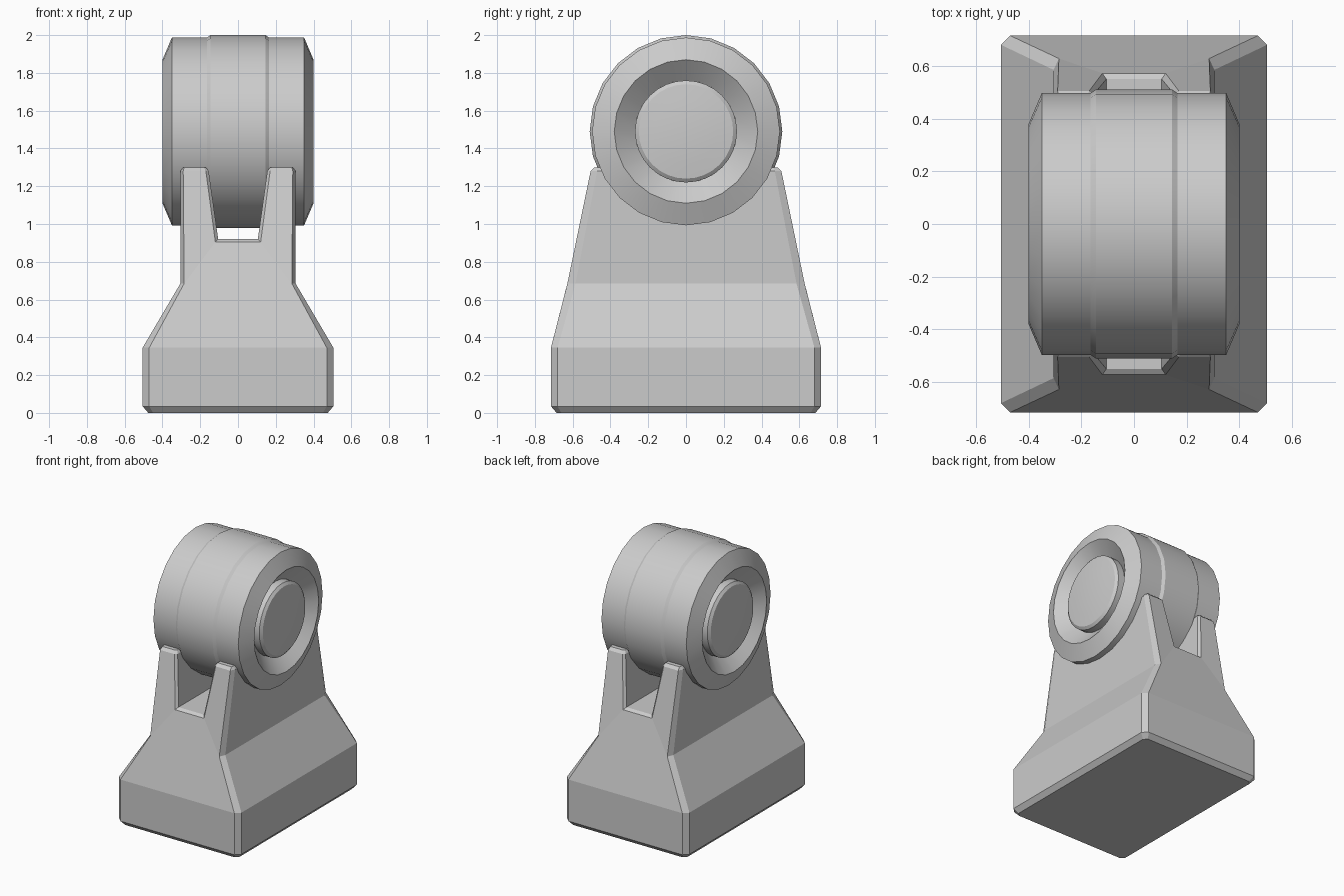
import bpy
import bmesh
import math
from mathutils import Vector

cube = bpy.data.objects.get("Cube")
if cube:
    bpy.data.objects.remove(cube, do_unlink=True)

# One plain grey for everything
grey = bpy.data.materials.new("light_grey")
grey.use_nodes = True
colour = (0.6, 0.6, 0.6, 1)
grey.diffuse_color = colour
grey.node_tree.nodes["Principled BSDF"].inputs["Base Color"].default_value = colour


def finish(bm, name, axes, smooth):
    """Mirror across the given axes, weld, and make an object."""
    for axis in axes:
        geom = bm.verts[:] + bm.edges[:] + bm.faces[:]
        bmesh.ops.mirror(bm, geom=geom, axis=axis, merge_dist=0.0005)
        bmesh.ops.remove_doubles(bm, verts=bm.verts[:], dist=0.0005)
    bmesh.ops.recalc_face_normals(bm, faces=bm.faces[:])
    mesh = bpy.data.meshes.new(name)
    bm.to_mesh(mesh)
    bm.free()
    mesh.materials.append(grey)
    obj = bpy.data.objects.new(name, mesh)
    bpy.context.collection.objects.link(obj)
    if smooth:
        bpy.ops.object.select_all(action='DESELECT')
        obj.select_set(True)
        bpy.context.view_layer.objects.active = obj
        bpy.ops.object.shade_smooth_by_angle(angle=math.radians(30))
    return obj


def row(z, *points):
    return [Vector((x, y, z)) for x, y in points]


def build_support():
    """One quarter of the forked base, mirrored to the other three."""
    bm = bmesh.new()

    def face(*points):
        bm.faces.new([bm.verts.new(p) for p in points])

    def strip(lower, upper):
        for i in range(min(len(lower), len(upper)) - 1):
            face(lower[i], lower[i + 1], upper[i + 1], upper[i])

    # Outlines run from the side, round the chamfered corner, to the front
    bottom = row(0, (.475, 0), (.475, .66), (.45, .685), (0, .685))
    foot = row(.035, (.505, 0), (.505, .68), (.47, .715), (0, .715))
    block = row(.345, (.505, 0), (.505, .68), (.47, .715), (0, .715))
    waist = row(.685, (.305, 0), (.305, .585), (.285, .628))
    # Arm outlines continue round the slot side
    arm = row(1.28, (.305, 0), (.305, .47), (.29, .505),
              (.17, .505), (.155, .49), (.155, 0))
    tip = row(1.3, (.29, 0), (.29, .465), (.285, .485),
              (.18, .485), (.17, .475), (.17, 0))
    lip = row(.905, (.12, .572), (0, .572))
    floor = row(.92, (.105, .55), (0, .55), (0, 0), (.105, 0))

    face(Vector((0, 0, 0)), *bottom)
    for lower, upper in ((bottom, foot), (foot, block), (block, waist),
                         (waist, arm), (arm, tip)):
        strip(lower, upper)
    face(*tip)
    # Front slope and arm front
    face(block[3], block[2], waist[2], lip[0], lip[1])
    face(waist[2], arm[2], arm[3], lip[0])
    # Slot edge, wall and floor
    face(lip[0], arm[3], arm[4], floor[0])
    face(lip[0], lip[1], floor[1], floor[0])
    face(floor[0], arm[4], arm[5], floor[3])
    face(*floor)
    bmesh.ops.remove_doubles(bm, verts=bm.verts[:], dist=0.0005)
    return finish(bm, "forked_support", "XY", False)


def lathe(name, profile, sides):
    """Spin half a profile of (x, radius) about the x axis and mirror it."""
    bm = bmesh.new()
    verts = [bm.verts.new((x, 0, r)) for x, r in profile]
    edges = [bm.edges.new(pair) for pair in zip(verts, verts[1:])]
    bmesh.ops.spin(bm, geom=verts + edges, cent=(0, 0, 0), axis=(1, 0, 0),
                   angle=math.tau, steps=sides)
    bmesh.ops.remove_doubles(bm, verts=bm.verts[:], dist=0.0005)
    obj = finish(bm, name, "X", True)
    obj.location.z = 1.49
    return obj


build_support()

# Drum with raised middle band, chamfered rims and conical recesses
lathe("drum", [(0, .51), (.145, .51), (.165, .497), (.35, .497),
               (.4, .38), (.31, .27), (.31, 0)], 24)

# Axle with slightly domed end caps
lathe("axle", [(0, .27), (.365, .27), (.38, .25), (.388, .17),
               (.393, .09), (.395, 0)], 32)
